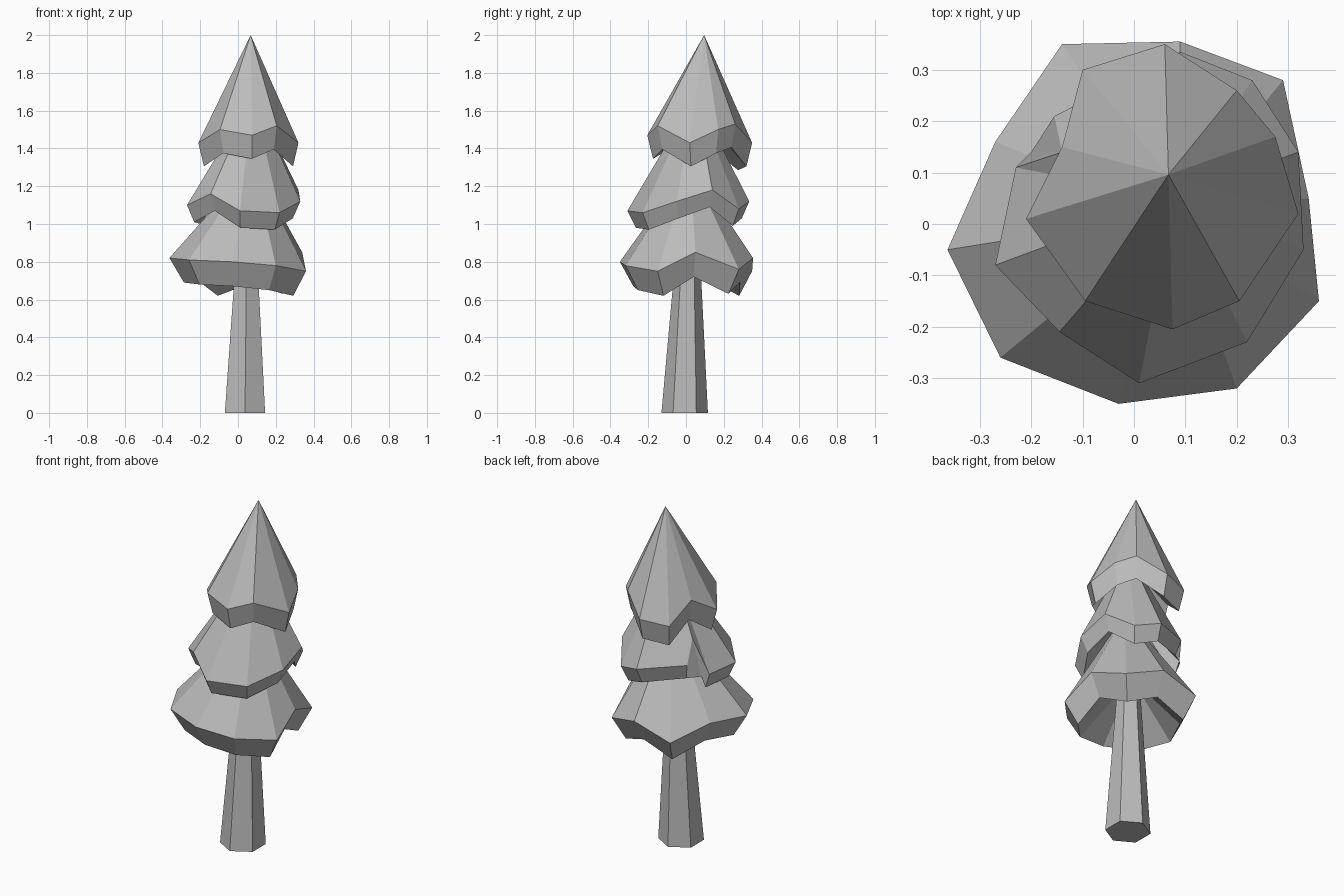
import bpy
import bmesh
from math import radians
from mathutils import Vector

default_cube = bpy.data.objects.get("Cube")
if default_cube:
    bpy.data.objects.remove(default_cube, do_unlink=True)

# Single plain colour
grey = bpy.data.materials.new("plain_grey")
grey.use_nodes = True
colour = (0.5, 0.5, 0.5, 1)
grey.diffuse_color = colour
for node in grey.node_tree.nodes:
    if node.type == "BSDF_PRINCIPLED":
        node.inputs["Base Color"].default_value = colour


def finish(bm, name):
    """Turn a bmesh into a flat shaded object with the shared material."""
    bmesh.ops.recalc_face_normals(bm, faces=bm.faces)
    mesh = bpy.data.meshes.new(name)
    bm.to_mesh(mesh)
    bm.free()
    mesh.materials.append(grey)
    obj = bpy.data.objects.new(name, mesh)
    bpy.context.collection.objects.link(obj)
    return obj


def bridge(bm, ring_a, ring_b):
    """Join two equal rings with a band of quads."""
    count = len(ring_a)
    for i in range(count):
        j = (i + 1) % count
        bm.faces.new((ring_a[i], ring_a[j], ring_b[j], ring_b[i]))


def fan(bm, ring, tip):
    """Close a ring to a point with triangles."""
    for i, vert in enumerate(ring):
        bm.faces.new((vert, ring[(i + 1) % len(ring)], tip))


def foliage_tier(name, apex, brim, drop, taper, hollow, notch=None):
    """Uneven cone with a folded lower brim and a hollow underside."""
    bm = bmesh.new()
    points = [Vector(p) for p in brim]
    centre = sum(points, Vector()) / len(points)
    down = Vector((0, 0, -drop))
    lower_points = []
    for p in points:
        inset = centre.lerp(p, taper)
        inset.z = p.z
        lower_points.append(inset + down)
    if notch:
        index, position = notch
        lower_points[index] = Vector(position)
    upper = [bm.verts.new(p) for p in points]
    lower = [bm.verts.new(p) for p in lower_points]
    fan(bm, upper, bm.verts.new(apex))
    bridge(bm, upper, lower)
    fan(bm, lower, bm.verts.new(centre + Vector((0, 0, hollow))))
    return finish(bm, name)


# Trunk: tapered, slightly leaning six-sided post
bm = bmesh.new()
bmesh.ops.create_cone(bm, cap_ends=True, segments=6,
                      radius1=0.123, radius2=0.06, depth=0.9)
for vert in bm.verts:
    lean = vert.co.z + 0.45
    vert.co += Vector((0.037 + 0.01 * lean, -0.007 + 0.02 * lean, 0.45))
finish(bm, "trunk")

# Foliage: three stacked tiers, each brim listed counterclockwise
foliage_tier(
    "lower_foliage", apex=(0.08, 0.02, 1.32),
    brim=[(0.36, -0.15, 0.75), (0.34, 0.05, 0.85), (0.29, 0.28, 0.76),
          (0.09, 0.355, 0.82), (-0.14, 0.35, 0.75), (-0.27, 0.16, 0.83),
          (-0.363, -0.05, 0.82), (-0.26, -0.26, 0.81),
          (-0.03, -0.35, 0.8), (0.2, -0.32, 0.78)],
    drop=0.13, taper=0.8, hollow=0.15)

foliage_tier(
    "middle_foliage", apex=(0.08, 0.05, 1.68),
    brim=[(0.33, -0.05, 1.12), (0.32, 0.14, 1.18), (0.23, 0.28, 1.08),
          (0.09, 0.335, 1.12), (-0.155, 0.21, 1.16), (-0.14, 0.14, 1.29),
          (-0.23, 0.11, 1.09), (-0.27, -0.08, 1.1),
          (-0.145, -0.21, 1.16), (0.01, -0.31, 1.07), (0.22, -0.23, 1.06)],
    drop=0.09, taper=0.87, hollow=0.2, notch=(5, (-0.2, 0.14, 1.08)))

foliage_tier(
    "top_foliage", apex=(0.067, 0.096, 2),
    brim=[(0.32, 0.02, 1.43), (0.275, 0.17, 1.5), (0.2, 0.26, 1.53),
          (0.06, 0.35, 1.43), (-0.1, 0.3, 1.41), (-0.14, 0.15, 1.52),
          (-0.21, 0.01, 1.43), (-0.095, -0.15, 1.5),
          (0.075, -0.205, 1.47), (0.205, -0.15, 1.52)],
    drop=0.125, taper=0.89, hollow=0.1)
